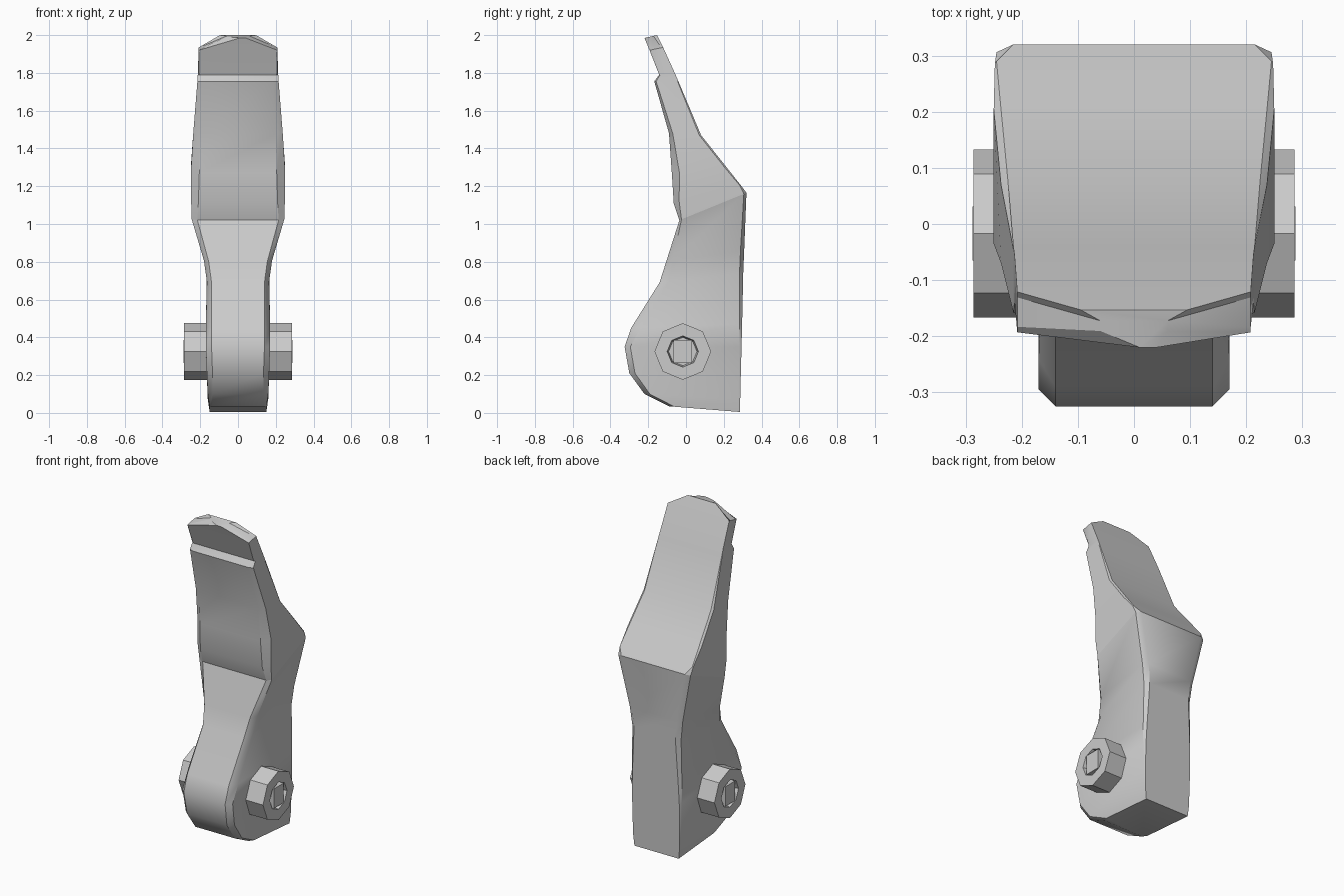
import bpy, bmesh, math
from mathutils import Vector

cube = bpy.data.objects.get("Cube")
if cube:
    bpy.data.objects.remove(cube, do_unlink=True)

grey = bpy.data.materials.new("plain_grey")
grey.use_nodes = True
COLOR = (0.6, 0.6, 0.6, 1)
grey.diffuse_color = COLOR
grey.node_tree.nodes["Principled BSDF"].inputs["Base Color"].default_value = COLOR


def finish(name, bm, angle):
    bmesh.ops.remove_doubles(bm, verts=bm.verts, dist=0.0005)
    bmesh.ops.recalc_face_normals(bm, faces=bm.faces)
    mesh = bpy.data.meshes.new(name)
    bm.to_mesh(mesh)
    bm.free()
    mesh.materials.append(grey)
    ob = bpy.data.objects.new(name, mesh)
    bpy.context.collection.objects.link(ob)
    bpy.ops.object.select_all(action='DESELECT')
    ob.select_set(True)
    bpy.context.view_layer.objects.active = ob
    bpy.ops.object.shade_smooth_by_angle(angle=math.radians(angle))
    return ob


def ring(bm, front, back, wf, wm, wb, df, db, cx=0):
    """Eight-sided slanted slice: half widths at front, middle, back; bevel depths."""
    a, b = Vector((0, *front)), Vector((0, *back))
    along = (b - a).normalized()
    right = [(wf, a), (wm, a + along * df), (wm, b - along * db), (wb, b)]
    pts = [p + Vector((w + (cx if p is a else 0), 0, 0)) for w, p in right]
    pts += [p + Vector((-w + (cx if p is a else 0), 0, 0)) for w, p in reversed(right)]
    return [bm.verts.new(p) for p in pts]


def loft(name, slices, angle):
    bm = bmesh.new()
    rings = [ring(bm, *s) for s in slices]
    for lo, hi in zip(rings, rings[1:]):
        for i in range(8):
            j = (i + 1) % 8
            bm.faces.new((lo[i], lo[j], hi[j], hi[i]))
    bm.faces.new(rings[0])
    bm.faces.new(rings[-1])
    return finish(name, bm, angle)


# Lower shank with rounded front foot
crease = ((-0.035, 1.02), (0.32, 1.165), 0.215, 0.245, 0.215, 0.012, 0.015)
loft("shank", [
    ((-0.09, 0.035), (0.285, 0.005), 0.135, 0.15, 0.15, 0.03, 0.01),
    ((-0.22, 0.10), (0.287, 0.07), 0.135, 0.16, 0.157, 0.03, 0.01),
    ((-0.30, 0.21), (0.29, 0.20), 0.135, 0.165, 0.16, 0.03, 0.01),
    ((-0.325, 0.35), (0.294, 0.35), 0.14, 0.17, 0.16, 0.03, 0.012),
    ((-0.29, 0.45), (0.297, 0.47), 0.14, 0.17, 0.155, 0.05, 0.015),
    ((-0.14, 0.69), (0.303, 0.74), 0.14, 0.165, 0.14, 0.05, 0.02),
    ((-0.105, 0.80), (0.308, 0.86), 0.155, 0.18, 0.15, 0.035, 0.02),
    crease,
], 35)

# Upper blade with a step near the tip
loft("blade", [
    crease,
    ((-0.065, 1.11), (0.29, 1.205), 0.21, 0.248, 0.245, 0.03, 0.005),
    ((-0.075, 1.27), (0.215, 1.30), 0.205, 0.25, 0.238, 0.04, 0.01),
    ((-0.09, 1.48), (0.08, 1.47), 0.20, 0.237, 0.225, 0.02, 0.01),
    ((-0.168, 1.755), (-0.04, 1.755), 0.185, 0.215, 0.215, 0.01, 0.005),
    ((-0.142, 1.79), (-0.055, 1.79), 0.205, 0.213, 0.213, 0.005, 0.005),
    ((-0.193, 1.92), (-0.121, 1.935), 0.208, 0.208, 0.208, 0.01, 0.01),
    ((-0.22, 1.985), (-0.153, 2.0), 0.015, 0.06, 0.095, 0.03, 0.02, 0.025),
], 30)


# Bolt heads with a socket and a square core
def bolt(name, side):
    bm = bmesh.new()
    cy, cz = -0.017, 0.325

    def loop(n, r, x, turn=0, stretch=1):
        return [bm.verts.new((side * x,
                              cy + r * math.sin(turn + math.tau * i / n),
                              cz + stretch * r * math.cos(turn + math.tau * i / n)))
                for i in range(n)]

    loops = [loop(8, 0.15, 0.10), loop(8, 0.15, 0.286),
             loop(8, 0.083, 0.286), loop(8, 0.075, 0.25)]
    for a, b in zip(loops, loops[1:]):
        for i in range(8):
            j = (i + 1) % 8
            bm.faces.new((a[i], a[j], b[j], b[i]))
    bm.faces.new(loops[-1])
    bm.faces.new(loops[0])
    finish(name, bm, 20)

    bm = bmesh.new()
    base = loop(4, 0.068, 0.24, math.pi / 4, 1.25)
    top = loop(4, 0.068, 0.288, math.pi / 4, 1.25)
    for i in range(4):
        j = (i + 1) % 4
        bm.faces.new((base[i], base[j], top[j], top[i]))
    bm.faces.new(top)
    bm.faces.new(base)
    finish(name + "_core", bm, 20)


bolt("left_bolt", 1)
bolt("right_bolt", -1)
